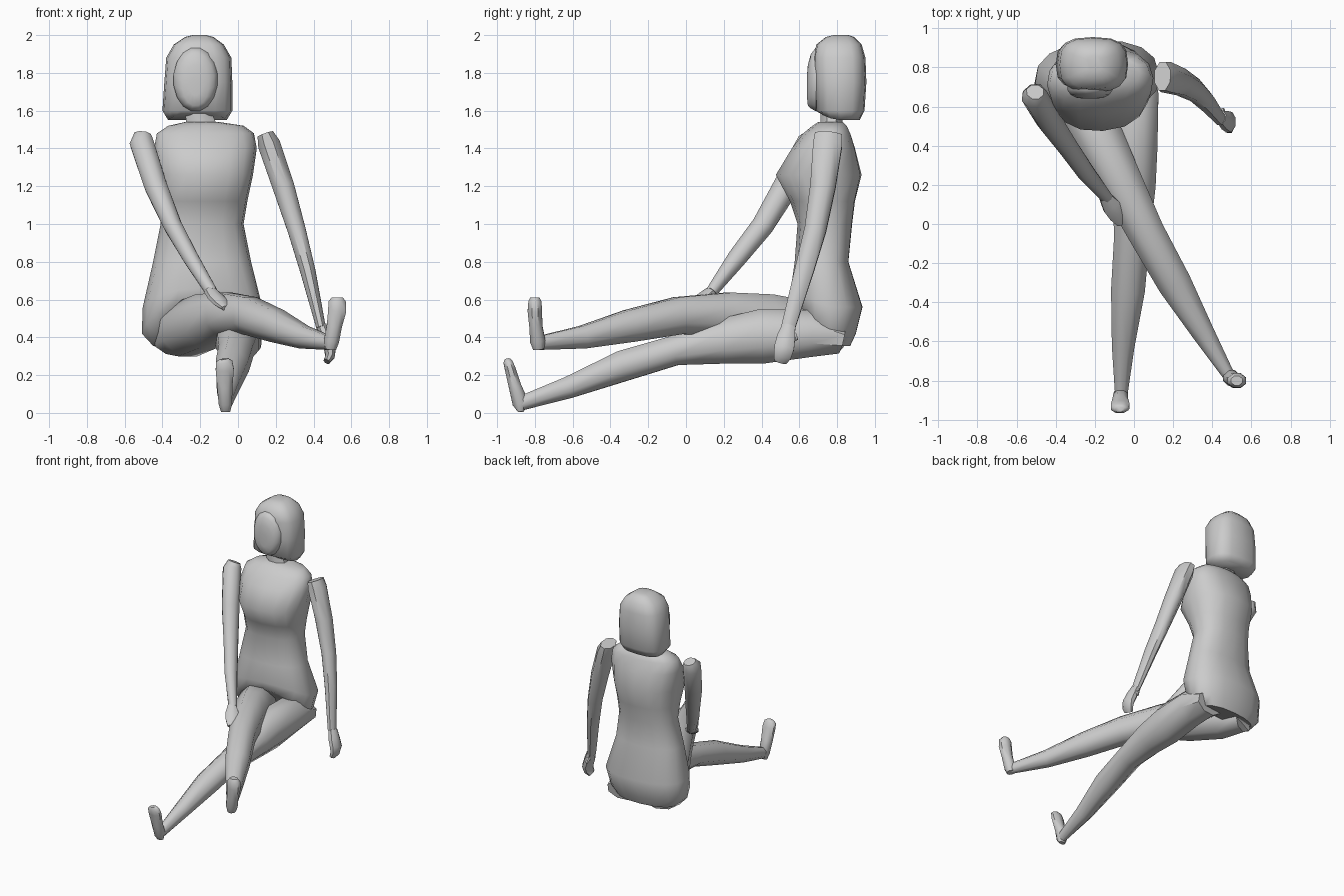
import bpy, math
from mathutils import Vector

grey = bpy.data.materials.new("plain grey")
grey.diffuse_color = (0.6, 0.6, 0.6, 1)


def skin(name, rings, angle=50):
    """Bridge equal-length rings of points into a capped, smooth part."""
    n = len(rings[0])
    verts = [p for r in rings for p in r]
    faces = []
    for i in range(len(rings) - 1):
        for j in range(n):
            k = (j + 1) % n
            faces.append((i * n + j, i * n + k, (i + 1) * n + k, (i + 1) * n + j))
    faces.append(tuple(reversed(range(n))))
    faces.append(tuple(range(len(verts) - n, len(verts))))
    me = bpy.data.meshes.new(name)
    me.from_pydata([tuple(v) for v in verts], [], faces)
    me.materials.append(grey)
    ob = bpy.data.objects.new(name, me)
    bpy.context.collection.objects.link(ob)
    bpy.ops.object.select_all(action='DESELECT')
    ob.select_set(True)
    bpy.context.view_layer.objects.active = ob
    bpy.ops.object.mode_set(mode='EDIT')
    bpy.ops.mesh.select_all(action='SELECT')
    bpy.ops.mesh.normals_make_consistent(inside=False)
    bpy.ops.object.mode_set(mode='OBJECT')
    bpy.ops.object.shade_smooth_by_angle(angle=math.radians(angle))
    return ob


def limb(name, path, ref, n=8, angle=50, axis=None, grow=1.04):
    """Tube along (x, y, z, side radius, radius towards ref) stations."""
    ref = Vector(ref)
    pts = [Vector(p[:3]) for p in path]
    rings = []
    for i, p in enumerate(path):
        t = Vector(axis) if axis else pts[min(i + 1, len(pts) - 1)] - pts[max(i - 1, 0)]
        t.normalize()
        side = t.cross(ref).normalized()
        up = side.cross(t)
        rings.append([pts[i] + grow * (side * p[3] * math.cos(a) + up * p[4] * math.sin(a))
                      for a in (2 * math.pi * (j + .5) / n for j in range(n))])
    return skin(name, rings, angle)


def stack(name, rows, n=16, power=0.85, yaw=0.0, angle=85):
    """Rounded-box levels: z, x range, y range, lift of the front edge."""
    rings = []
    for z, x0, x1, y0, y1, lift in rows:
        cx, cy, rx, ry = (x0 + x1) / 2, (y0 + y1) / 2, (x1 - x0) / 2, (y1 - y0) / 2
        ring = []
        for j in range(n):
            a = 2 * math.pi * j / n
            c, s = math.cos(a), math.sin(a)
            dx = rx * math.copysign(abs(c) ** power, c)
            dy = ry * math.copysign(abs(s) ** power, s)
            ring.append(Vector((cx + dx * math.cos(yaw) - dy * math.sin(yaw),
                                cy + dx * math.sin(yaw) + dy * math.cos(yaw),
                                z + lift * max(0, -s) ** 1.3)))
        rings.append(ring)
    return skin(name, rings, angle)


# torso with a hem that rises over the thighs
stack("torso", [
    (0.355, -0.45, 0.05, 0.61, 0.87, 0.21),
    (0.42, -0.51, 0.10, 0.57, 0.90, 0.18),
    (0.56, -0.505, 0.13, 0.555, 0.935, 0.10),
    (0.80, -0.45, 0.07, 0.575, 0.86, 0),
    (1.00, -0.41, 0.03, 0.59, 0.88, 0),
    (1.12, -0.415, 0.05, 0.55, 0.895, 0),
    (1.26, -0.43, 0.08, 0.475, 0.93, 0),
    (1.40, -0.445, 0.10, 0.56, 0.895, 0),
    (1.48, -0.43, 0.085, 0.62, 0.87, 0),
    (1.52, -0.37, 0.03, 0.67, 0.85, 0),
    (1.54, -0.28, -0.10, 0.70, 0.83, 0)], yaw=0.07)

# neck
limb("neck", [(-0.19, 0.77, 1.50, .085, .06), (-0.205, 0.77, 1.57, .075, .06),
              (-0.21, 0.77, 1.68, .075, .06)], (0, 1, 0))

# bobbed hair
stack("hair", [
    (1.55, -0.37, -0.06, 0.72, 0.92, 0.03),
    (1.60, -0.40, -0.03, 0.685, 0.945, 0),
    (1.75, -0.39, -0.03, 0.68, 0.955, 0),
    (1.88, -0.38, -0.035, 0.675, 0.95, 0),
    (1.95, -0.34, -0.075, 0.69, 0.93, 0),
    (1.99, -0.28, -0.13, 0.74, 0.89, 0),
    (2.00, -0.24, -0.17, 0.78, 0.86, 0)], power=0.7)

# oval face in front of the hair
limb("face", [(-0.225, 0.80, 1.765, .118, .17), (-0.225, 0.685, 1.765, .118, .17),
              (-0.225, 0.66, 1.755, .10, .145), (-0.225, 0.645, 1.735, .07, .11),
              (-0.225, 0.64, 1.73, .03, .05)], (0, 0, 1), n=16, angle=85,
     axis=(0, -1, 0), grow=1.0)

# legs: hip, thigh, knee, calf, ankle
limb("straight_leg", [
    (-0.02, 0.82, 0.385, .12, .075), (0.0, 0.66, 0.42, .13, .13),
    (0.0, 0.40, 0.405, .125, .15), (0.0, 0.20, 0.38, .115, .125),
    (-0.01, -0.06, 0.33, .095, .082), (-0.03, -0.33, 0.25, .09, .085),
    (-0.055, -0.62, 0.135, .06, .06), (-0.065, -0.87, 0.052, .033, .04)], (0, 0, 1))
limb("crossed_leg", [
    (-0.35, 0.80, 0.39, .12, .085), (-0.28, 0.66, 0.44, .14, .15),
    (-0.17, 0.42, 0.485, .13, .15), (-0.07, 0.22, 0.52, .115, .122),
    (0.06, -0.04, 0.515, .098, .102), (0.205, -0.30, 0.46, .09, .088),
    (0.35, -0.55, 0.40, .06, .062), (0.485, -0.775, 0.37, .032, .038)], (0, 0, 1))

# feet pointing upwards
limb("straight_foot", [
    (-0.065, -0.875, 0.005, .025, .015), (-0.067, -0.875, 0.05, .037, .045),
    (-0.07, -0.905, 0.14, .042, .035), (-0.07, -0.93, 0.23, .05, .03),
    (-0.073, -0.943, 0.27, .045, .025), (-0.075, -0.946, 0.285, .025, .015)], (0, 1, 0))
limb("crossed_foot", [
    (0.49, -0.78, 0.337, .03, .03), (0.495, -0.785, 0.38, .042, .042),
    (0.51, -0.795, 0.46, .042, .036), (0.525, -0.80, 0.54, .05, .04),
    (0.525, -0.80, 0.59, .048, .036), (0.525, -0.80, 0.612, .03, .025)], (0, 1, 0))

# arms: shoulder, upper arm, elbow, forearm, wrist
limb("left_arm", [
    (-0.505, 0.675, 1.475, .045, .04), (-0.51, 0.655, 1.43, .065, .068),
    (-0.435, 0.53, 1.20, .062, .068), (-0.345, 0.405, 0.99, .05, .058),
    (-0.25, 0.27, 0.82, .043, .05), (-0.14, 0.135, 0.64, .033, .03)], (0, 1, 0))
limb("right_arm", [
    (0.145, 0.755, 1.475, .045, .075), (0.165, 0.75, 1.42, .062, .08),
    (0.24, 0.725, 1.20, .06, .07), (0.31, 0.685, 0.97, .05, .06),
    (0.37, 0.625, 0.75, .042, .052), (0.44, 0.54, 0.45, .026, .038)], (0, 1, 0))

# left hand resting on the thigh
limb("left_hand", [
    (-0.15, 0.14, 0.645, .03, .03), (-0.115, 0.09, 0.61, .048, .028),
    (-0.085, 0.045, 0.58, .045, .024), (-0.065, 0.0, 0.555, .022, .014)], (0, 0, 1))

# right hand hanging, with bent fingers and a thumb
limb("right_hand", [
    (0.443, 0.545, 0.46, .028, .036), (0.465, 0.53, 0.40, .034, .05),
    (0.487, 0.52, 0.345, .034, .055), (0.487, 0.51, 0.30, .026, .048),
    (0.47, 0.50, 0.272, .018, .035)], (0, 1, 0))
limb("right_thumb", [
    (0.45, 0.54, 0.44, .015, .015), (0.45, 0.575, 0.41, .015, .015),
    (0.455, 0.585, 0.385, .009, .009)], (1, 0, 0), n=6)
